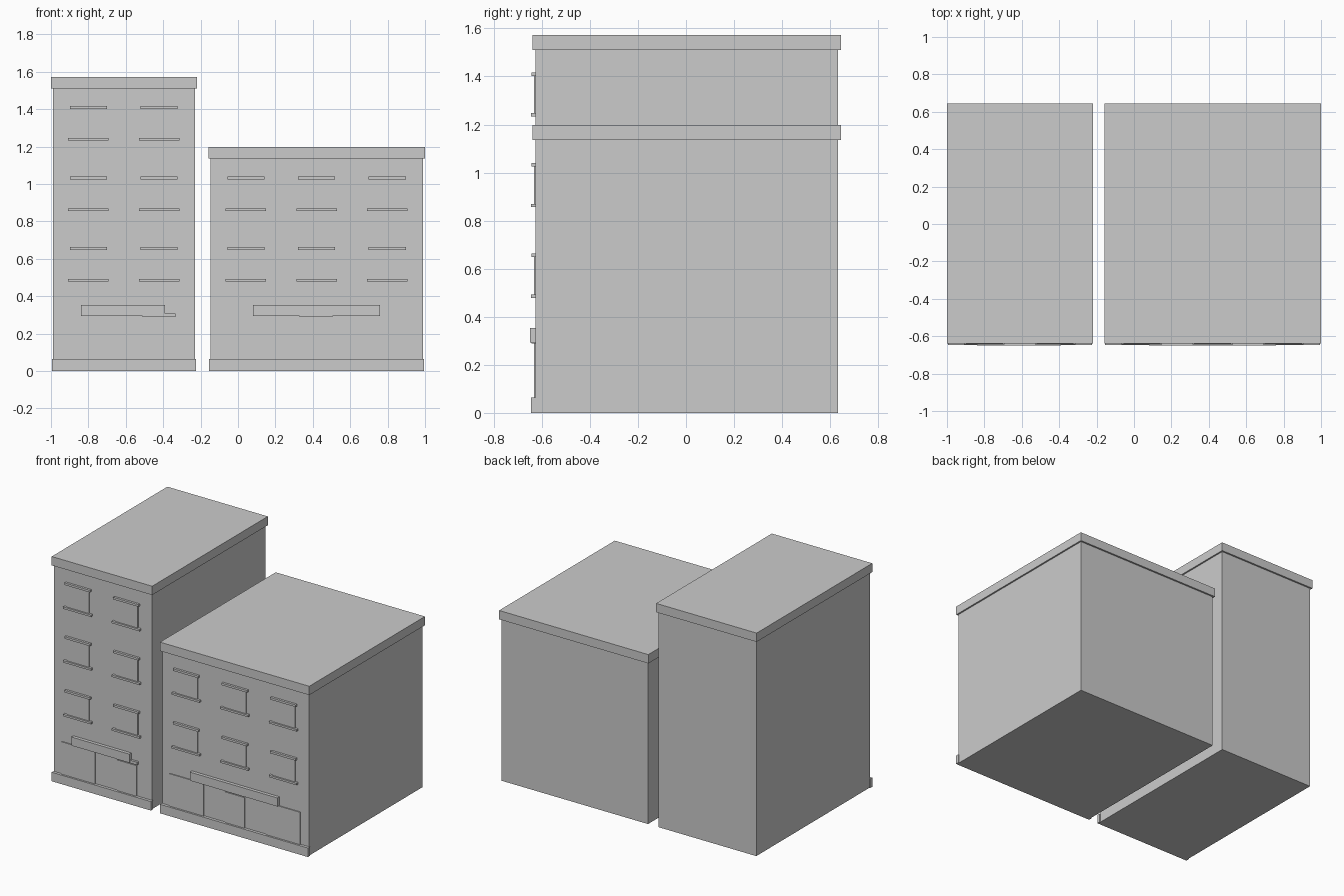
import bpy
import bmesh

if "Cube" in bpy.data.objects:
    bpy.data.objects.remove(bpy.data.objects["Cube"], do_unlink=True)

grey = bpy.data.materials.new("plain_grey")
grey.use_nodes = True
COLOUR = (0.6, 0.6, 0.6, 1.0)
grey.diffuse_color = COLOUR
grey.node_tree.nodes["Principled BSDF"].inputs["Base Color"].default_value = COLOUR

WALL = -0.626   # front face of the walls
BACK = 0.633


def box(name, x, y, z):
    """Box spanning the given (low, high) ranges."""
    bm = bmesh.new()
    bmesh.ops.create_cube(bm, size=1)
    for v in bm.verts:
        v.co = [r[0] if c < 0 else r[1] for c, r in zip(v.co, (x, y, z))]
    mesh = bpy.data.meshes.new(name)
    bm.to_mesh(mesh)
    bm.free()
    mesh.materials.append(grey)
    obj = bpy.data.objects.new(name, mesh)
    bpy.context.scene.collection.objects.link(obj)
    return obj


def plate(name, x, z, depth):
    """Detail standing out from the front wall by depth."""
    return box(name, x, (WALL - depth, WALL + 0.004), z)


def around(centre, width):
    return (centre - width / 2, centre + width / 2)


def window(name, x, z):
    plate(name + "_pane", around(x, 0.172), (z, z + 0.165), 0.007)
    plate(name + "_lintel", around(x, 0.198), (z + 0.163, z + 0.178), 0.016)
    plate(name + "_sill", around(x, 0.216), (z - 0.006, z + 0.008), 0.018)


def building(name, x, height, columns, floors, shop_windows, door, sign):
    lo, hi = x
    # Walls, roof slab and front plinth
    box(name + "_walls", x, (WALL, BACK), (0, height - 0.062))
    box(name + "_roof", (lo - 0.011, hi + 0.011), (WALL - 0.012, BACK + 0.012),
        (height - 0.062, height))
    plate(name + "_plinth", (lo - 0.006, hi + 0.006), (0, 0.063), 0.02)

    # Upper floor windows
    for floor in range(floors):
        for i, cx in enumerate(columns):
            window(f"{name}_window_{floor}_{i}", cx, 0.485 + floor * 0.377)

    # Shop front
    for i, cx in enumerate(shop_windows):
        plate(f"{name}_shop_window_{i}", around(cx, 0.263), (0.06, 0.29), 0.007)
    plate(name + "_door", around(door, 0.15), (0.06, 0.278), 0.007)
    plate(name + "_door_lintel", around(door, 0.178), (0.288, 0.308), 0.016)
    plate(name + "_sign", sign, (0.293, 0.353), 0.023)


building("tall_building", (-0.989, -0.231), 1.573, (-0.8, -0.422), 3,
         (-0.799,), -0.422, (-0.84, -0.39))
building("wide_building", (-0.148, 0.989), 1.197, (0.042, 0.42, 0.798), 2,
         (0.042, 0.793), 0.417, (0.08, 0.76))
